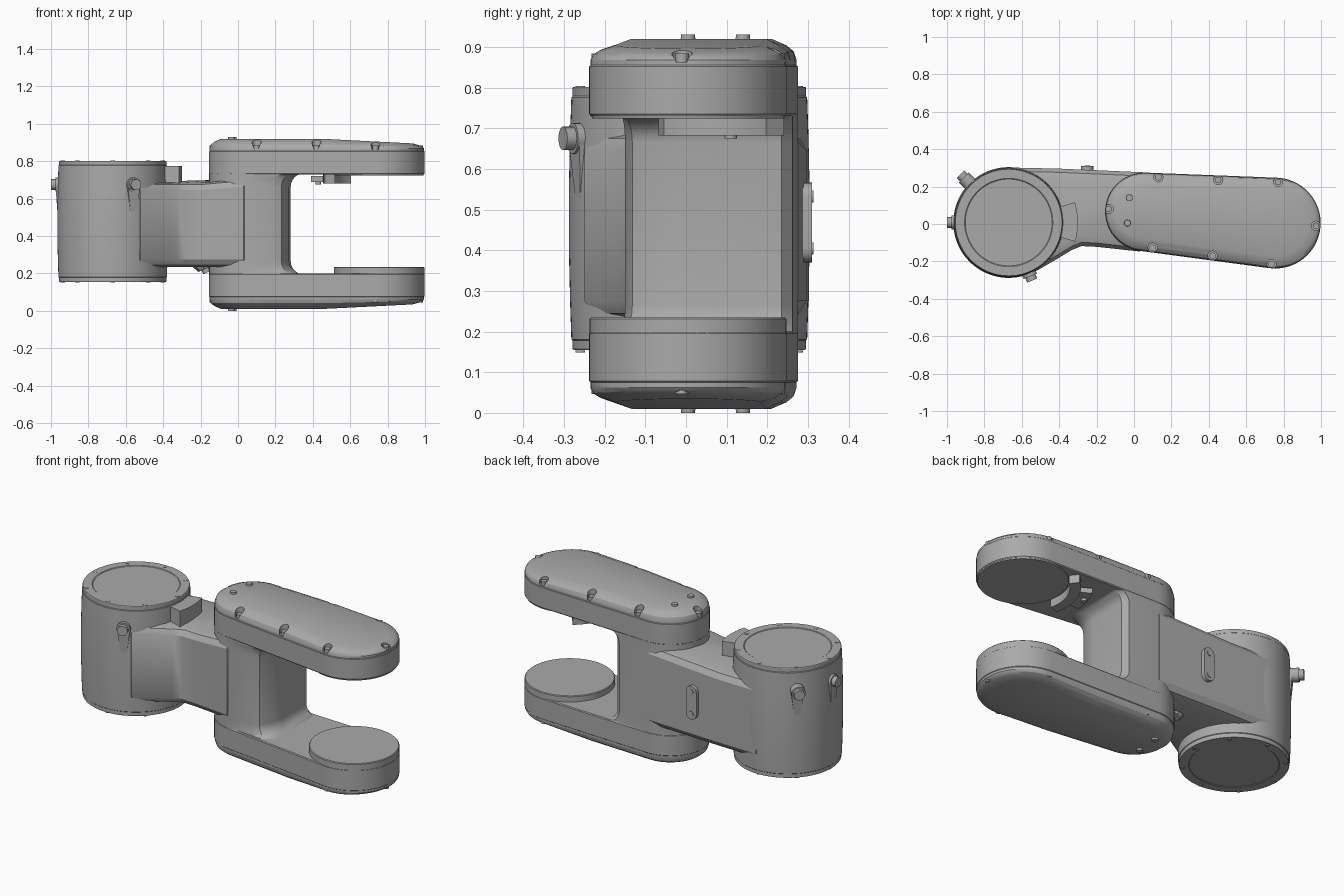
import bpy, bmesh
from math import sin, cos, pi, radians, atan2, acos, hypot
from mathutils import Vector, Matrix

if "Cube" in bpy.data.objects:
    bpy.data.objects.remove(bpy.data.objects["Cube"])

GREY = bpy.data.materials.new("machine grey")
GREY.use_nodes = True
COLOUR = (0.4, 0.4, 0.4, 1)
GREY.diffuse_color = COLOUR
GREY.node_tree.nodes["Principled BSDF"].inputs["Base Color"].default_value = COLOUR

MID = 0.465                      # height of the fork's mirror plane
DRUM = Vector((-0.67, 0.008, 0))
PIVOT = Vector((0.755, 0.005, 0))
HEEL = Vector((0.055, 0.065, 0))
parts = []


def finish(name, bm):
    bmesh.ops.recalc_face_normals(bm, faces=bm.faces)
    mesh = bpy.data.meshes.new(name)
    bm.to_mesh(mesh)
    bm.free()
    obj = bpy.data.objects.new(name, mesh)
    bpy.context.collection.objects.link(obj)
    mesh.materials.append(GREY)
    parts.append(obj)
    return obj


def loft(bm, rings):
    rows = [[bm.verts.new(p) for p in ring] for ring in rings]
    n = len(rows[0])
    for a, b in zip(rows, rows[1:]):
        for i in range(n):
            bm.faces.new((a[i], a[(i + 1) % n], b[(i + 1) % n], b[i]))
    bm.faces.new(rows[0])
    bm.faces.new(rows[-1])


def circle(c, r, z, n=64):
    return [Vector((c.x + r * cos(2 * pi * i / n), c.y + r * sin(2 * pi * i / n), z)) for i in range(n)]


def turned(bm, c, profile, n=64):
    loft(bm, [circle(c, r, z, n) for r, z in profile])


def rod(bm, start, end, r1, r2=None, n=20):
    d = end - start
    m = Matrix.Translation((start + end) / 2) @ d.to_track_quat("Z", "Y").to_matrix().to_4x4()
    bmesh.ops.create_cone(bm, cap_ends=True, segments=n, radius1=r1,
                          radius2=r1 if r2 is None else r2, depth=d.length, matrix=m)


def arc_block(bm, c, r1, r2, a1, a2, z1, z2, n=10):
    angles = [radians(a1 + (a2 - a1) * i / n) for i in range(n + 1)]
    flat = [(r1, a) for a in angles] + [(r2, a) for a in reversed(angles)]
    loft(bm, [[Vector((c.x + r * cos(a), c.y + r * sin(a), z)) for r, a in flat] for z in (z1, z2)])


def hull(inset, z, n=28):
    """Outline wrapped round the heel circle and the larger pivot circle."""
    r1, r2 = 0.21 - inset, 0.243 - inset
    d = PIVOT - HEEL
    base, t = atan2(d.y, d.x), acos((r1 - r2) / hypot(d.x, d.y))
    pts = []
    for c, r, a, b in ((PIVOT, r2, base - t, base + t), (HEEL, r1, base + t, base - t + 2 * pi)):
        for i in range(n + 1):
            w = a + (b - a) * i / n
            pts.append(Vector((c.x + r * cos(w), c.y + r * sin(w), z)))
    return pts


def flip(bm):
    for v in bm.verts:
        v.co.z = 2 * MID - v.co.z


SCREWS = [(-0.135, 0.08), (0.13, 0.25), (0.45, 0.235), (0.77, 0.225),
          (0.973, -0.01), (0.735, -0.215), (0.42, -0.17), (0.1, -0.127)]

# Fork prongs: capped, sloping towards the tip, with notched screw pockets
for side in ("upper", "lower"):
    bm = bmesh.new()
    loft(bm, [hull(i, z) for i, z in ((0.004, 0.73), (0, 0.735), (0, 0.852), (0.003, 0.855), (0.003, 0.868),
                                      (0.01, 0.889), (0.028, 0.904), (0.065, 0.92))])
    bmesh.ops.bisect_plane(bm, geom=bm.verts[:] + bm.edges[:] + bm.faces[:],
                           plane_co=(0.45, 0, 0), plane_no=(1, 0, 0))
    for v in bm.verts:
        if v.co.z > 0.88 and v.co.x > 0.45:
            v.co.z -= 0.028 * (v.co.x - 0.45) / 0.55 * (v.co.z - 0.865) / 0.055
    cut, bolts = bmesh.new(), bmesh.new()
    for x, y in SCREWS:
        rod(cut, Vector((x, y, 0.863)), Vector((x, y, 1)), 0.025)
        rod(bolts, Vector((x, y, 0.85)), Vector((x, y, 0.884)), 0.017)
    for x, y in ((-0.025, 0.14), (-0.035, 0.005)):
        rod(bolts, Vector((x, y, 0.9)), Vector((x, y, 0.93)), 0.02, 0.017)
    if side == "lower":
        for b in (bm, cut, bolts):
            flip(b)
    prong = finish(side + "_prong", bm)
    cutter = finish(side + "_cutter", cut)
    mod = prong.modifiers.new("pockets", "BOOLEAN")
    mod.operation, mod.object, mod.solver = "DIFFERENCE", cutter, "EXACT"
    bpy.context.view_layer.objects.active = prong
    bpy.ops.object.modifier_apply(modifier=mod.name)
    parts.remove(cutter)
    bpy.data.objects.remove(cutter)
    finish(side + "_prong_screws", bolts)

# Fork column: heel outline with chamfered front corners, flaring into both prongs
bm = bmesh.new()
rings = []
steps = [i / 6 for i in range(7)]
levels = [(0.195 + 0.07 * (1 - cos(t * pi / 2)), 1 - sin(t * pi / 2)) for t in steps]
levels += [(2 * MID - z, f) for z, f in reversed(levels)]
for z, f in levels:
    x = 0.282 + 0.07 * f
    back = [Vector((x - 0.03, 0.262, z)), Vector((0.06, 0.274, z))]
    heel = [Vector((HEEL.x + 0.209 * cos(a), HEEL.y + 0.209 * sin(a), z))
            for a in (radians(95 + 170 * i / 20) for i in range(21))]
    front = [Vector((x - 0.1, -0.15 - 0.012 * f, z)), Vector((x - 0.05, -0.132 - 0.03 * f, z)),
             Vector((x - 0.01, -0.06 - 0.1 * f, z)), Vector((x, 0.01 - 0.15 * f, z)), Vector((x, 0.235, z))]
    rings.append(back + heel + front)
loft(bm, rings)
finish("fork_column", bm)

# Pivot pads on the facing sides of the prongs
bm = bmesh.new()
turned(bm, PIVOT, ((0.242, 0.19), (0.242, 0.231), (0.238, 0.235)))
finish("lower_pivot_pad", bm)
bm = bmesh.new()
turned(bm, PIVOT, ((0.236, 0.724), (0.24, 0.74)))
finish("upper_pivot_pad", bm)

# Stop bracket hanging below the upper prong
bm = bmesh.new()
arc_block(bm, PIVOT, 0.243, 0.3, 128, 194, 0.682, 0.735)
arc_block(bm, PIVOT, 0.29, 0.365, 150, 178, 0.69, 0.72)
rod(bm, Vector((0.43, 0.11, 0.675)), Vector((0.43, 0.11, 0.7)), 0.015)
finish("stop_bracket", bm)

# Drum with slightly bulging wall, rims and recessed end covers
bm = bmesh.new()
half = [(0.232, 0.158), (0.236, 0.155), (0.285, 0.155), (0.287, 0.158), (0.287, 0.178), (0.29, 0.181),
        (0.293, 0.27), (0.296, 0.4)]
turned(bm, DRUM, half + [(r, 0.957 - z) for r, z in reversed(half)], 96)
finish("drum", bm)
bm = bmesh.new()
for i in range(8):
    p = DRUM + Vector((cos(i * pi / 4), sin(i * pi / 4), 0)) * 0.268
    for z in (0.153, 0.804):
        rod(bm, p + Vector((0, 0, z - 0.004)), p + Vector((0, 0, z)), 0.012)
finish("drum_screws", bm)

# Arm joining drum and fork
plan = [(-0.67, 0.302), (-0.4, 0.296), (0.06, 0.276), (0.1, -0.1), (0.03, -0.147), (-0.2, -0.122), (-0.28, -0.118),
        (-0.33, -0.138), (-0.4, -0.18), (-0.52, -0.25), (-0.66, -0.2)]


def arm_ring(z, inset):
    return [Vector((x, y - inset * (1 if y > 0 else -1), z + (0.02 if x > -0.2 and z > 0.6 else 0)))
            for x, y in plan]


bm = bmesh.new()
loft(bm, [arm_ring(z, i) for z, i in ((0.235, 0.05), (0.245, 0.02), (0.275, 0), (0.645, 0), (0.675, 0.02), (0.685, 0.05))])
finish("arm", bm)

# Stop block on the drum's inner side
bm = bmesh.new()
arc_block(bm, DRUM, 0.27, 0.37, -16, 17, 0.64, 0.775)
finish("drum_stop_block", bm)

# Side knobs with tapered housings below them
for name, deg, reach in (("left_back", 135, 0.365), ("outer", 180, 0.33), ("front", -68, 0.335)):
    a = radians(deg)
    out, side = Vector((cos(a), sin(a), 0)), Vector((-sin(a), cos(a), 0))
    up = Vector((0, 0, 1))
    bm = bmesh.new()
    rod(bm, DRUM + out * 0.26 + up * 0.675, DRUM + out * (reach - 0.025) + up * 0.675, 0.038)
    rod(bm, DRUM + out * (reach - 0.03) + up * 0.675, DRUM + out * reach + up * 0.675, 0.029)
    loft(bm, [[DRUM + out * r + side * s + up * z for r, s in ((0.25, -w), (d, -w), (d, w), (0.25, w))]
              for z, w, d in ((0.48, 0.01, 0.292), (0.67, 0.036, 0.306))])
    finish(name + "_knob", bm)

# Slim plate with two screws on the back of the arm
bm = bmesh.new()
caps = [(0.034 * cos(a), 0.468 + s * 0.064 + 0.034 * sin(a)) for s, o in ((1, 0), (-1, pi))
        for a in (o + pi * i / 12 for i in range(13))]
loft(bm, [[Vector((-0.25 + x, y, z)) for x, z in caps] for y in (0.27, 0.31)])
for z in (0.404, 0.532):
    rod(bm, Vector((-0.25, 0.3, z)), Vector((-0.25, 0.314, z)), 0.015)
finish("back_plate", bm)

# Cable fitting under the arm
bm = bmesh.new()
rod(bm, Vector((-0.2, 0.1, 0.27)), Vector((-0.18, 0.1, 0.222)), 0.06, 0.035, 8)
rod(bm, Vector((-0.18, 0.1, 0.235)), Vector((-0.165, 0.1, 0.205)), 0.022)
finish("cable_fitting", bm)

# Smooth shading with sharp edges kept
bpy.ops.object.select_all(action="DESELECT")
for obj in parts:
    obj.select_set(True)
bpy.context.view_layer.objects.active = parts[0]
bpy.ops.object.shade_smooth_by_angle(angle=radians(30))
